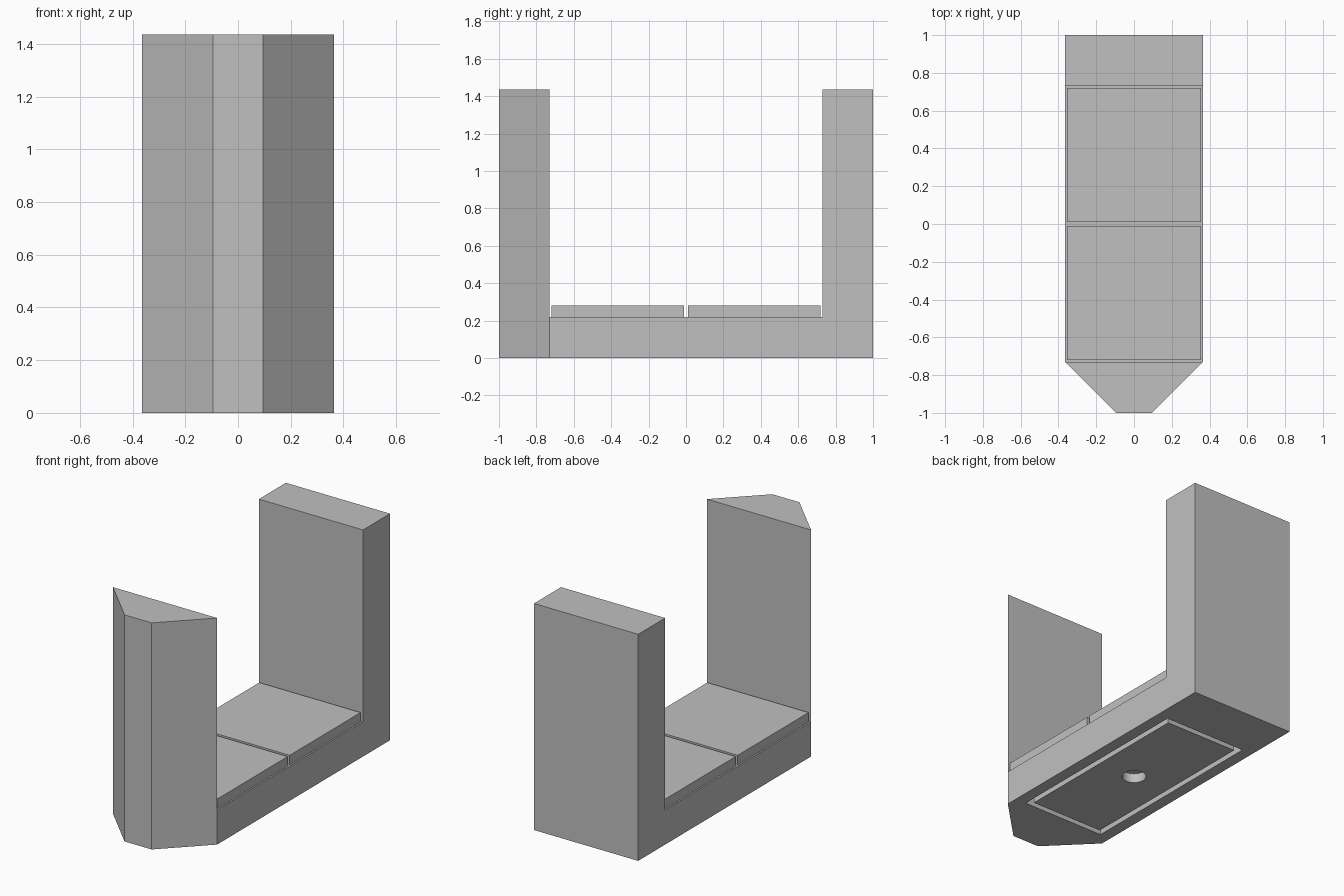
import bpy
import bmesh
from math import cos, sin, tau, radians

default_cube = bpy.data.objects.get("Cube")
if default_cube:
    bpy.data.objects.remove(default_cube, do_unlink=True)

# One plain grey for everything
grey = bpy.data.materials.new("plain_grey")
grey.use_nodes = True
tone = (0.53, 0.53, 0.53, 1)
grey.diffuse_color = tone
grey.node_tree.nodes["Principled BSDF"].inputs["Base Color"].default_value = tone


def prism(name, outline, low, high):
    """Upright prism from a counter-clockwise plan outline."""
    bm = bmesh.new()
    base = bm.faces.new([bm.verts.new((x, y, low)) for x, y in outline])
    top = bmesh.ops.extrude_face_region(bm, geom=[base])["geom"]
    verts = [v for v in top if isinstance(v, bmesh.types.BMVert)]
    bmesh.ops.translate(bm, verts=verts, vec=(0, 0, high - low))
    bmesh.ops.recalc_face_normals(bm, faces=bm.faces[:])
    mesh = bpy.data.meshes.new(name)
    bm.to_mesh(mesh)
    bm.free()
    mesh.materials.append(grey)
    obj = bpy.data.objects.new(name, mesh)
    bpy.context.collection.objects.link(obj)
    return obj


def rect(half_x, y0, y1):
    return [(-half_x, y0), (half_x, y0), (half_x, y1), (-half_x, y1)]


def cut(target, cutter):
    """Subtract the cutter and discard it."""
    mod = target.modifiers.new("cut", 'BOOLEAN')
    mod.operation = 'DIFFERENCE'
    mod.solver = 'EXACT'
    mod.object = cutter
    cutter.hide_render = True
    bpy.ops.object.select_all(action='DESELECT')
    bpy.context.view_layer.objects.active = target
    target.select_set(True)
    bpy.ops.object.modifier_apply(modifier=mod.name)
    bpy.data.objects.remove(cutter, do_unlink=True)


HALF, INNER, HEIGHT = 0.365, 0.73, 1.435
FLOOR, RECESS = 0.22, 0.06

# Body: tapered front post, low floor and square back post
plan = [(-0.095, -1), (0.095, -1), (HALF, -INNER), (HALF, 1), (-HALF, 1), (-HALF, -INNER)]
body = prism("body", plan, 0, HEIGHT)
cut(body, prism("trench_cutter", rect(1, -INNER, INNER), FLOOR, 2))
cut(body, prism("recess_cutter", rect(0.29, -0.655, 0.655), -0.1, RECESS))

# Underside panel with a round socket, leaving a groove around it
panel = prism("bottom_panel", rect(0.255, -0.62, 0.62), 0, RECESS)
circle = [(0.071 * cos(tau * i / 32), 0.071 * sin(tau * i / 32)) for i in range(32)]
cut(panel, prism("socket_cutter", circle, -0.1, 0.2))
bpy.ops.object.shade_smooth_by_angle(angle=radians(30))

# Two slabs resting on the floor
for name, y0, y1 in (("front_slab", -0.72, -0.01), ("back_slab", 0.01, 0.72)):
    prism(name, rect(0.355, y0, y1), FLOOR, 0.28)
